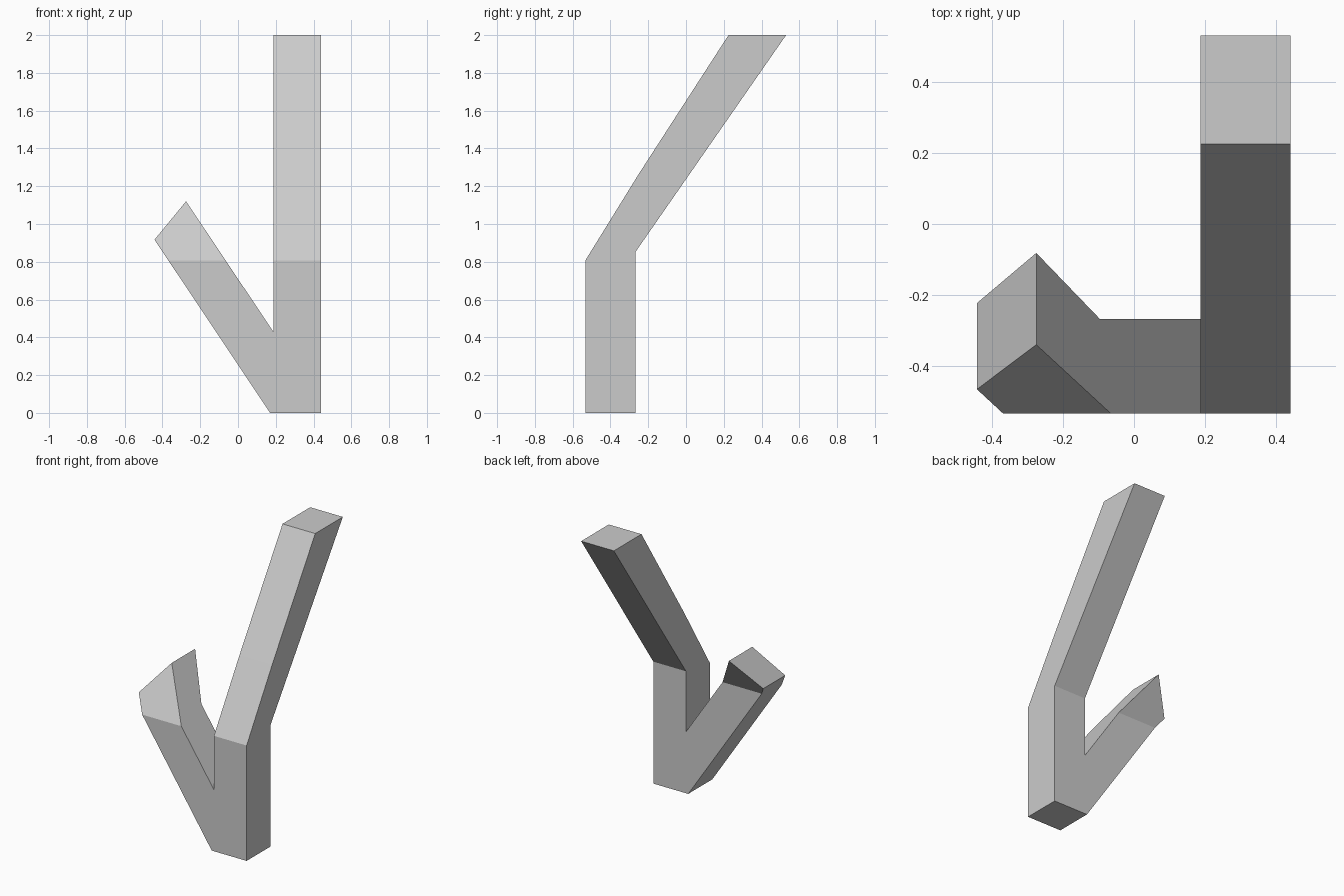
import bpy
import bmesh

if "Cube" in bpy.data.objects:
    bpy.data.objects.remove(bpy.data.objects["Cube"], do_unlink=True)

grey = bpy.data.materials.new("light_grey")
grey.use_nodes = True
colour = (0.6, 0.6, 0.6, 1.0)
grey.diffuse_color = colour
grey.node_tree.nodes["Principled BSDF"].inputs["Base Color"].default_value = colour


def prism(name, outline, depth):
    """Extrude a closed 3D outline along the depth vector."""
    bm = bmesh.new()
    face = bm.faces.new([bm.verts.new(p) for p in outline])
    extruded = bmesh.ops.extrude_face_region(bm, geom=[face])["geom"]
    verts = [v for v in extruded if isinstance(v, bmesh.types.BMVert)]
    bmesh.ops.translate(bm, verts=verts, vec=depth)
    bmesh.ops.recalc_face_normals(bm, faces=bm.faces)
    mesh = bpy.data.meshes.new(name)
    bm.to_mesh(mesh)
    bm.free()
    mesh.materials.append(grey)
    obj = bpy.data.objects.new(name, mesh)
    bpy.context.collection.objects.link(obj)
    return obj


# Forked stem: tall post with a short slanted branch, seen from the front
fork = [(0.17, 0), (0.44, 0), (0.44, 2), (0.187, 2),
        (0.187, 0.43), (-0.275, 1.12), (-0.442, 0.917)]
stem = prism("forked_stem", [(x, -1, z) for x, z in fork], (0, 2, 0))

# Side cutter: upright below, leaning back above, running past both ends
bend = [(-0.533, -0.2), (-0.267, -0.2), (-0.267, 0.853), (0.669, 2.2),
        (0.354, 2.2), (0.225, 2), (-0.25, 1.265), (-0.533, 0.807)]
cutter = prism("bend_cutter", [(-1, y, z) for y, z in bend], (2, 0, 0))
cutter.hide_render = True

# Keep only the volume shared by both profiles
trim = stem.modifiers.new("bend_trim", "BOOLEAN")
trim.operation = "INTERSECT"
trim.solver = "EXACT"
trim.object = cutter
bpy.context.view_layer.objects.active = stem
bpy.ops.object.modifier_apply(modifier=trim.name)
bpy.data.objects.remove(cutter, do_unlink=True)
